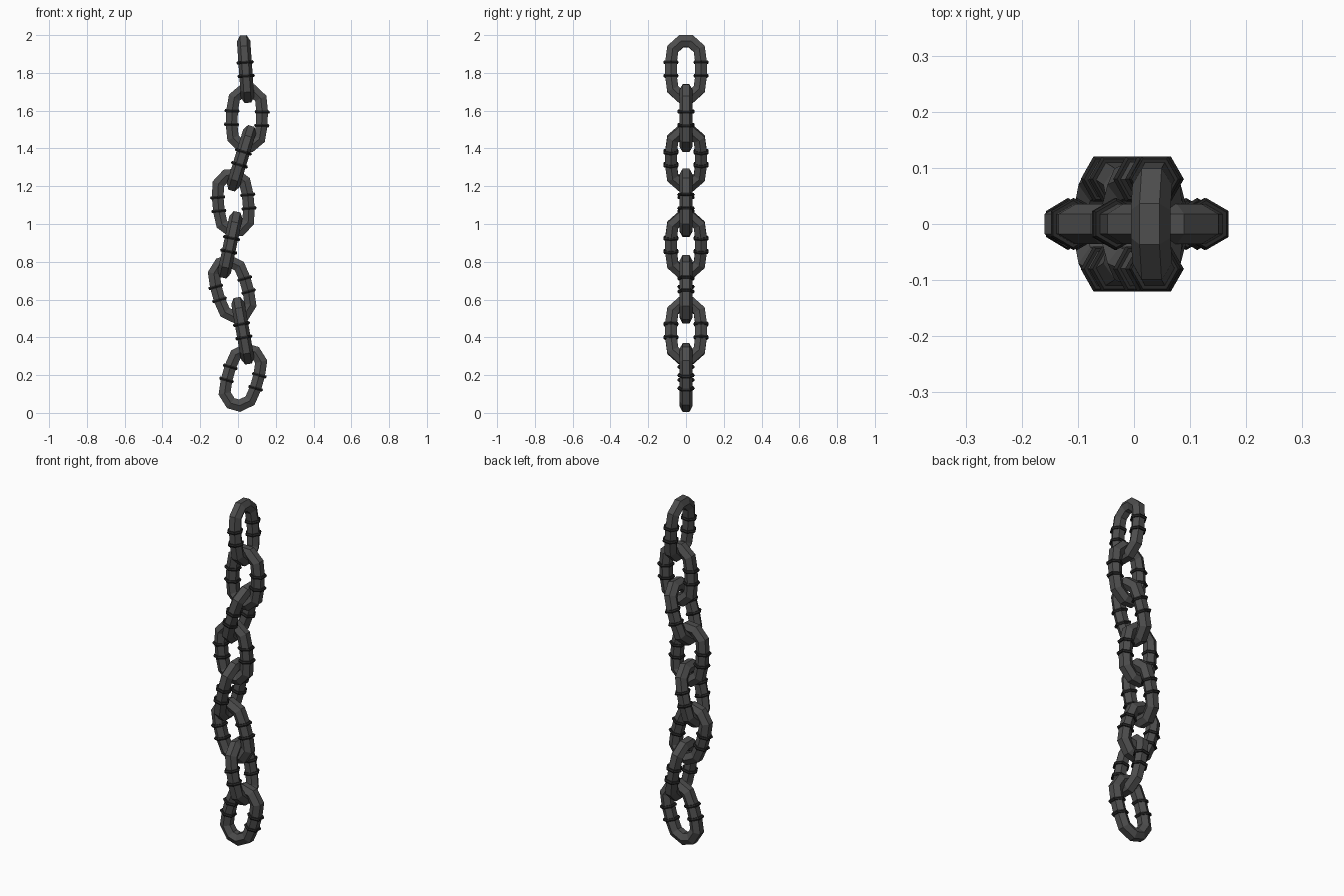
import bpy, bmesh, math
from mathutils import Matrix, Vector

if "Cube" in bpy.data.objects:
    bpy.data.objects.remove(bpy.data.objects["Cube"])


def material(name, v):
    m = bpy.data.materials.new(name)
    m.diffuse_color = (v, v, v, 1)
    m.use_nodes = True
    m.node_tree.nodes["Principled BSDF"].inputs["Base Color"].default_value = m.diffuse_color
    return m


iron = material("iron", 0.075)
dark = material("dark_iron", 0.02)

# Centre line of one link: a quarter, mirrored to a 12-point oval in XZ
quarter = [(0.0795, 0.037), (0.070, 0.107), (0.0245, 0.148)]
path = [Vector(p) for p in quarter]
path += [Vector((-x, z)) for x, z in reversed(quarter)]
path += [Vector((-p.x, -p.y)) for p in path]

# Link mesh: hexagonal section swept along the oval with mitred corners
R = 0.0355
bm = bmesh.new()
loops = []
n = len(path)
for i, p in enumerate(path):
    d0 = (p - path[i - 1]).normalized()
    d1 = (path[(i + 1) % n] - p).normalized()
    n0, n1 = Vector((d0.y, -d0.x)), Vector((d1.y, -d1.x))
    m = (n0 + n1).normalized()
    m /= m.dot(n0)
    loop = []
    for k in range(6):
        a = k * math.pi / 3
        q = p + m * R * math.sin(a)
        loop.append(bm.verts.new((q.x, R * math.cos(a), q.y)))
    loops.append(loop)
for i in range(n):
    a, b = loops[i], loops[(i + 1) % n]
    for k in range(6):
        j = (k + 1) % 6
        bm.faces.new((a[k], a[j], b[j], b[k]))
bmesh.ops.recalc_face_normals(bm, faces=bm.faces)
link_mesh = bpy.data.meshes.new("link")
bm.to_mesh(link_mesh)
bm.free()
link_mesh.materials.append(iron)

# Band mesh: thin hexagonal collar around the tube
bpy.ops.mesh.primitive_torus_add(major_segments=6, minor_segments=6,
                                 major_radius=0.037, minor_radius=0.0095)
tmp = bpy.context.object
band_mesh = tmp.data
band_mesh.transform(Matrix.Rotation(math.pi / 2, 4, 'Z'))
band_mesh.materials.append(dark)
bpy.data.objects.remove(tmp)


def place(name, mesh, matrix):
    ob = bpy.data.objects.new(name, mesh)
    bpy.context.collection.objects.link(ob)
    ob.matrix_world = matrix


# Chain: (x, z, tilt in degrees), links alternate by a quarter turn
chain = [(0.04, 1.82, -4), (0.047, 1.56, 2), (0.018, 1.348, 17),
         (-0.025, 1.112, -5), (-0.042, 0.89, 12), (-0.031, 0.655, -16),
         (0.025, 0.435, -10), (0.026, 0.187, 16)]
for i, (x, z, tilt) in enumerate(chain):
    turn = math.pi / 2 if i % 2 == 0 else 0
    M = (Matrix.Translation((x, 0, z)) @ Matrix.Rotation(math.radians(tilt), 4, 'Y')
         @ Matrix.Rotation(turn, 4, 'Z'))
    place(f"link_{i + 1}", link_mesh, M)
    for s in (-1, 1):
        for h in (-0.036, 0.036):
            place(f"band_{i + 1}", band_mesh, M @ Matrix.Translation((s * 0.08, 0, h)))
